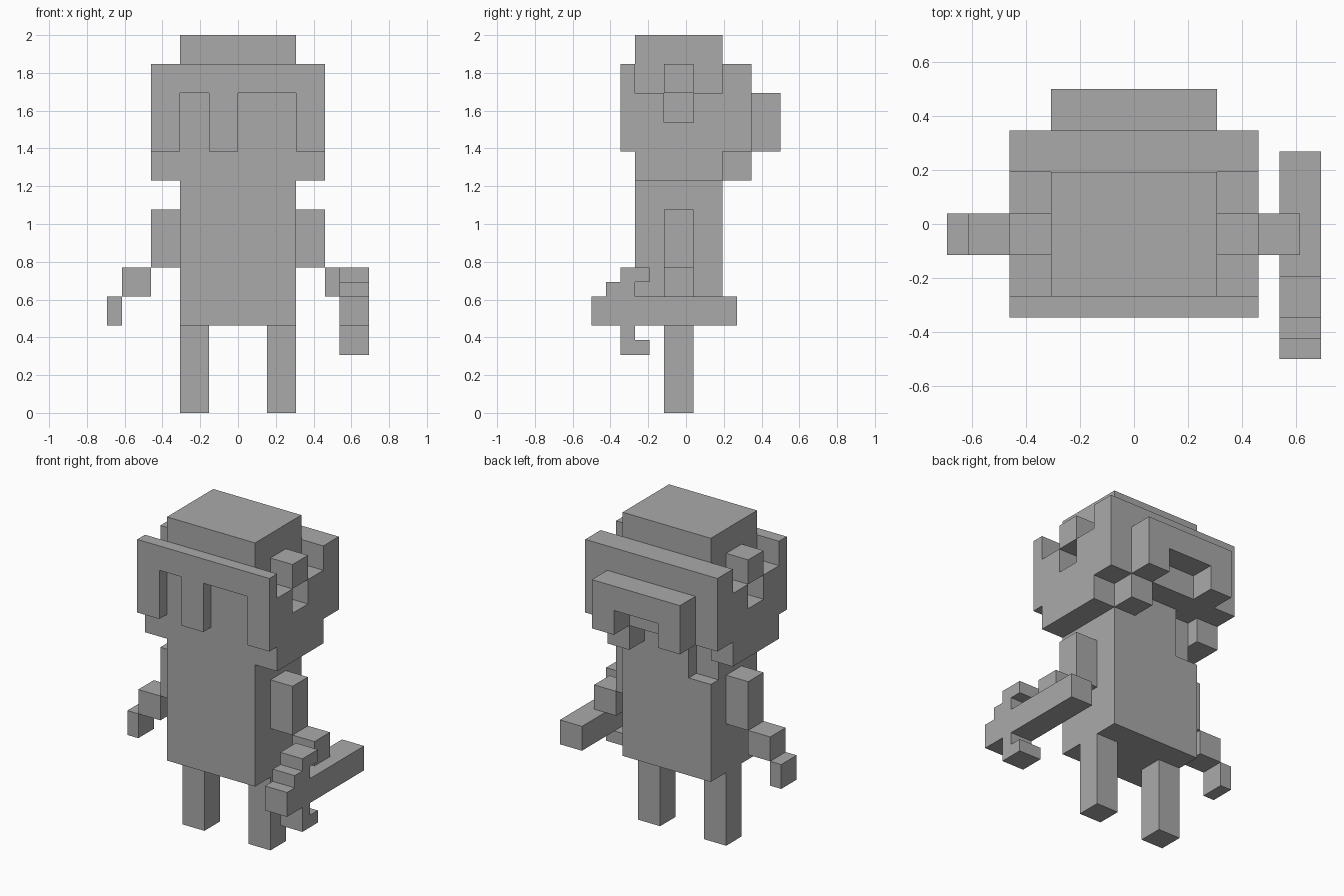
import bpy
import bmesh
from mathutils import Vector

cube = bpy.data.objects.get("Cube")
if cube:
    bpy.data.objects.remove(cube, do_unlink=True)

U = 1 / 13      # size of one block unit
MID = 6.5       # depth units from the front end to the centre

grey = bpy.data.materials.new("plain grey")
grey.use_nodes = True
grey.diffuse_color = (0.4, 0.4, 0.4, 1)
grey.node_tree.nodes["Principled BSDF"].inputs["Base Color"].default_value = (0.4, 0.4, 0.4, 1)


def prism(name, outline, start, end, axis):
    """Extrude an outline of (x or depth, z) points along axis 'x' or 'y'."""
    def place(a, b, t):
        p = (a, t - MID, b) if axis == "y" else (t, a - MID, b)
        return Vector(p) * U
    bm = bmesh.new()
    face = bm.faces.new([bm.verts.new(place(a, b, start)) for a, b in outline])
    grown = bmesh.ops.extrude_face_region(bm, geom=[face])["geom"]
    shift = place(0, 0, end) - place(0, 0, start)
    bmesh.ops.translate(bm, verts=[v for v in grown if isinstance(v, bmesh.types.BMVert)], vec=shift)
    bmesh.ops.recalc_face_normals(bm, faces=bm.faces)
    mesh = bpy.data.meshes.new(name)
    bm.to_mesh(mesh)
    bm.free()
    mesh.materials.append(grey)
    obj = bpy.data.objects.new(name, mesh)
    bpy.context.collection.objects.link(obj)
    return obj


def box(name, x, y, z):
    return prism(name, [(x[0], z[0]), (x[1], z[0]), (x[1], z[1]), (x[0], z[1])], y[0], y[1], "y")


# Torso and face in one column, with a notch at the back of the neck
box("body", (-4, 4), (3, 8), (6, 24))
prism("body_back", [(-4, 6), (4, 6), (4, 24), (-4, 24), (-4, 18),
                    (-2, 18), (-2, 14), (-4, 14)], 8, 9, "y")
box("head_top", (-4, 4), (3, 9), (24, 26))

# Hair: fringe, back panel, neck lock and bun
prism("hair_fringe", [(-6, 18), (-4, 18), (-4, 22), (-2, 22), (-2, 18), (0, 18), (0, 22),
                      (4, 22), (4, 18), (6, 18), (6, 24), (-6, 24)], 2, 3, "y")
box("hair_back", (-6, 6), (9, 11), (18, 24))
box("neck_lock", (2, 4), (9, 11), (16, 18))
prism("hair_bun", [(-4, 18), (-2, 18), (-2, 20), (2, 20), (2, 18), (4, 18),
                   (4, 22), (-4, 22)], 11, 13, "y")

# Paired parts
for side, s in (("left", 1), ("right", -1)):
    outer = sorted((4 * s, 6 * s))
    prism(side + "_head_side", [(3, 16), (9, 16), (9, 22), (7, 22), (7, 20), (5, 20),
                                (5, 22), (3, 22)], outer[0], outer[1], "x")
    box(side + "_ear", outer, (5, 7), (22, 24))
    box(side + "_upper_arm", outer, (5, 7), (10, 14))
    box(side + "_forearm", sorted((6 * s, 8 * s)), (5, 7), (8, 10))
    box(side + "_leg", sorted((2 * s, 4 * s)), (5, 7), (0, 6))
box("right_hand", (-9, -8), (5, 7), (6, 8))

# Held tool: long bar with a stepped hook above and a small hook below
prism("held_tool", [(0, 6), (2, 6), (2, 4), (4, 4), (4, 5), (3, 5), (3, 6), (10, 6), (10, 8),
                    (3, 8), (3, 9), (4, 9), (4, 10), (2, 10), (2, 9), (1, 9), (1, 8), (0, 8)],
      7, 9, "x")
